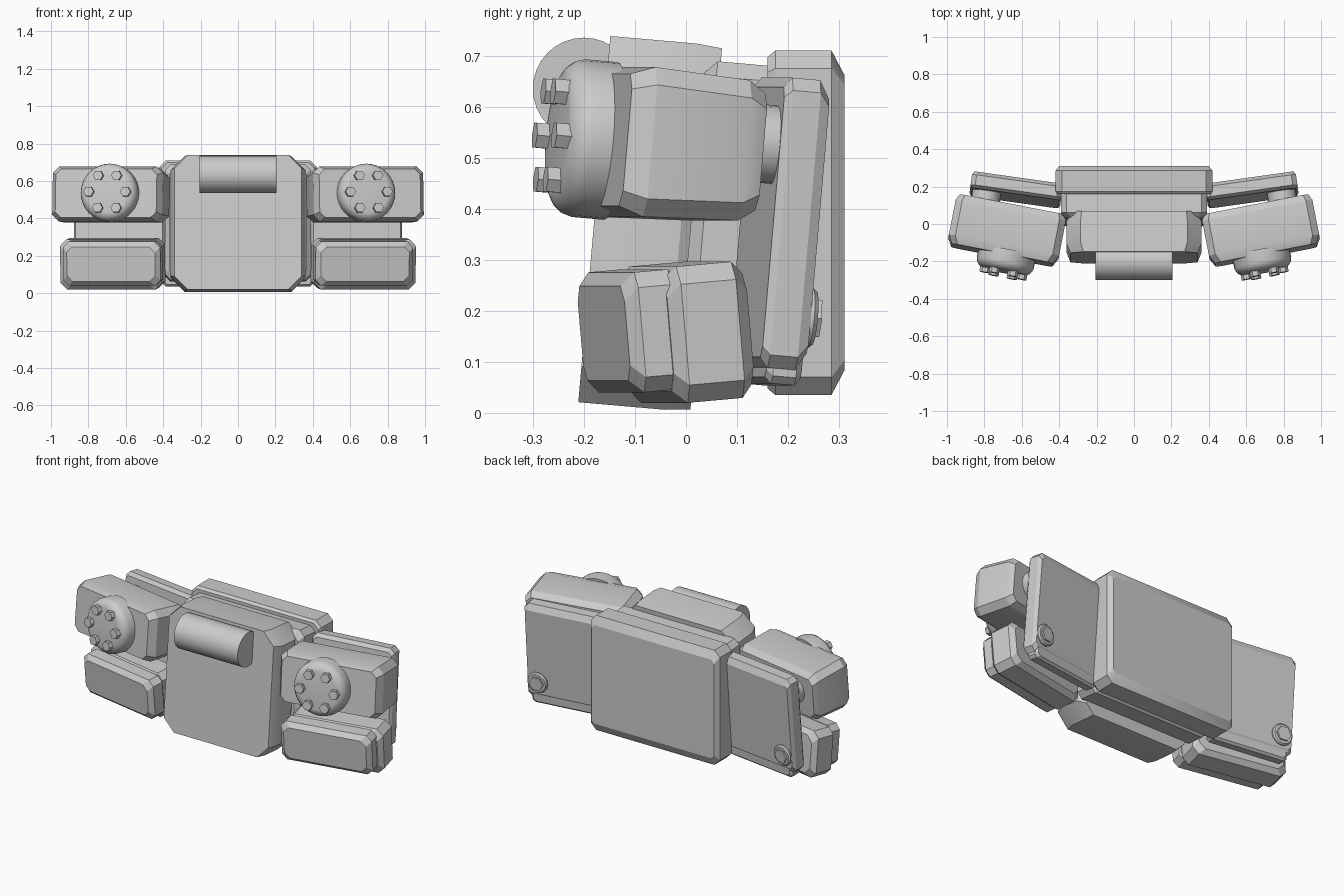
import bpy, bmesh
from math import radians, sin, cos, tau
from mathutils import Matrix, Vector

cube = bpy.data.objects.get("Cube")
if cube:
    bpy.data.objects.remove(cube)

grey = bpy.data.materials.new("plain grey")
grey.use_nodes = True
COLOUR = (0.6, 0.6, 0.6, 1)
grey.diffuse_color = COLOUR
grey.node_tree.nodes["Principled BSDF"].inputs["Base Color"].default_value = COLOUR
parts = []


def rect(w, h, c):
    """Rectangle section with cut corners, from half width and half height."""
    quarter = [(w, h - c), (w - c, h)]
    top = quarter + [(-x, z) for x, z in reversed(quarter)]
    return top + [(-x, -z) for x, z in top]


def circle(r, n):
    return [(r * cos(tau * i / n), r * sin(tau * i / n)) for i in range(n)]


def frame(loc, tilt=0, turn=0):
    return (Matrix.Translation(loc) @ Matrix.Rotation(radians(turn), 4, 'Z')
            @ Matrix.Rotation(radians(tilt), 4, 'X'))


def loft(name, rings, matrix, side=1):
    """Join sections placed along local y, and cap both ends."""
    bm = bmesh.new()
    loops = []
    for y, section in rings:
        loop = []
        for x, z in section:
            v = matrix @ Vector((x, y, z))
            loop.append(bm.verts.new((v.x * side, v.y, v.z)))
        loops.append(loop)
    for a, b in zip(loops, loops[1:]):
        for i in range(len(a)):
            j = (i + 1) % len(a)
            bm.faces.new((a[i], a[j], b[j], b[i]))
    bm.faces.new(loops[0])
    bm.faces.new(loops[-1])
    bmesh.ops.recalc_face_normals(bm, faces=bm.faces)
    mesh = bpy.data.meshes.new(name)
    bm.to_mesh(mesh)
    bm.free()
    mesh.materials.append(grey)
    ob = bpy.data.objects.new(name, mesh)
    bpy.context.collection.objects.link(ob)
    parts.append(ob)


def block(name, w, d, h, cut, edge, matrix, side=1, front=1.0, back=1.0):
    """Chamfered box from half sizes; front and back scale the end chamfers."""
    f, b = edge * front, edge * back
    loft(name, [(-d, rect(w - f, h - f, cut)), (-d + f, rect(w, h, cut)),
                (d - b, rect(w, h, cut)), (d, rect(w - b, h - b, cut))], matrix, side)


def disc(name, profile, n, matrix, side=1):
    loft(name, [(y, circle(r, n)) for y, r in profile], matrix, side)


# Centre: front panel, spacer and back plate
loft("front_panel", [(-0.11, rect(0.34, 0.36, 0.07)), (-0.06, rect(0.36, 0.36, 0.075)),
                     (0.06, rect(0.36, 0.36, 0.075)), (0.11, rect(0.33, 0.355, 0.05))],
     frame((0, -0.07, 0.37), -5))
block("centre_spacer", 0.39, 0.08, 0.31, 0.03, 0.025, frame((0, 0.09, 0.375), -5))
loft("back_plate", [(0.16, rect(0.41, 0.325, 0.03)), (0.175, rect(0.42, 0.3375, 0.035)),
                    (0.285, rect(0.42, 0.3375, 0.035)), (0.31, rect(0.40, 0.29, 0.02))],
     frame((0, 0, 0.3725)))

# Horizontal roll set into the top of the panel
disc("front_roll", [(-0.207, 0.1), (0.207, 0.1)], 32, frame((0, -0.2, 0.635), 0, 90))

for side, label in ((1, "left"), (-1, "right")):
    # Rear wing plate with its lower strip and bolt
    wing = frame((0.63, 0.183, 0.37), -5, 8)
    loft(label + "_wing", [(-0.045, rect(0.235, 0.265, 0.02)), (-0.03, rect(0.245, 0.285, 0.025)),
                           (0.025, rect(0.245, 0.285, 0.025)), (0.045, rect(0.235, 0.25, 0.015))],
         wing, side)
    block(label + "_wing_strip", 0.23, 0.035, 0.06, 0.015, 0.012,
          wing @ frame((-0.01, 0.005, -0.255)), side)
    bolt = wing @ frame((0.175, 0.03, -0.18))
    disc(label + "_wing_washer", [(0, 0.06), (0.022, 0.06), (0.03, 0.053)], 24, bolt, side)
    disc(label + "_wing_bolt", [(0, 0.042), (0.04, 0.042)], 6, bolt, side)
    disc(label + "_wing_spacer", [(-0.04, 0.077), (0.025, 0.077)], 24,
         frame((0.79, 0.155, 0.527), -5, 8), side)

    # Upper block with a round boss and a ring of hex bolts
    upper = frame((0.68, -0.035, 0.523), -5, 11)
    loft(label + "_upper_block", [(-0.135, rect(0.275, 0.13, 0.03)), (-0.09, rect(0.3, 0.147, 0.035)),
                                  (0.1, rect(0.3, 0.138, 0.035)), (0.135, rect(0.285, 0.115, 0.03))],
         upper, side)
    boss = upper @ frame((-0.025, -0.13, 0))
    disc(label + "_boss", [(0.02, 0.155), (-0.045, 0.155), (-0.062, 0.15), (-0.077, 0.138),
                           (-0.086, 0.122), (-0.088, 0.11)], 32, boss, side)
    for i, (x, z) in enumerate(circle(0.1, 6)):
        disc(f"{label}_boss_bolt_{i + 1}", [(-0.08, 0.028), (-0.113, 0.028)], 6,
             boss @ frame((x, 0, z)), side)

    # Lower block in two layers
    block(label + "_lower_block_rear", 0.275, 0.08, 0.134, 0.035, 0.025,
          frame((0.67, 0.0, 0.158), 5, 11), side)
    block(label + "_lower_block_front", 0.265, 0.05, 0.118, 0.03, 0.025,
          frame((0.67, -0.112, 0.16), 5, 11), side, back=0.3)

# Smooth shading with sharp edges kept
bpy.ops.object.select_all(action='DESELECT')
for ob in parts:
    ob.select_set(True)
bpy.context.view_layer.objects.active = parts[0]
bpy.ops.object.shade_smooth_by_angle(angle=radians(25))
